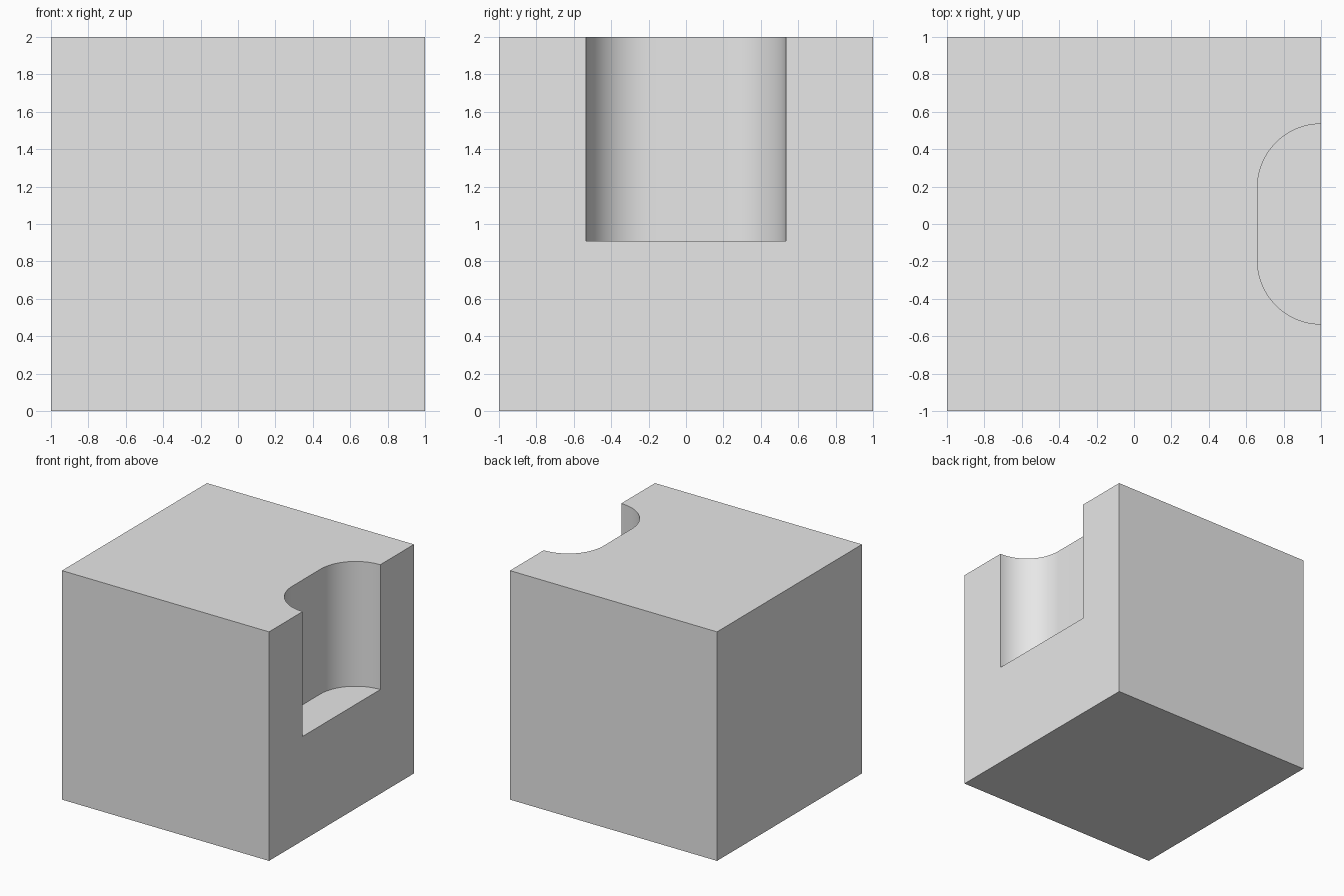
import bpy, bmesh, math

if "Cube" in bpy.data.objects:
    bpy.data.objects.remove(bpy.data.objects["Cube"], do_unlink=True)

HALF, HEIGHT = 1.0, 2.0
FLOOR = 0.91        # height of the recess floor
RADIUS = 0.34       # rounded inner corners, also the recess depth
STRAIGHT = 0.195    # half length of the flat back wall
SEGMENTS = 24

# One plain grey material
grey = bpy.data.materials.new("plain grey")
grey.use_nodes = True
colour = (0.8, 0.8, 0.8, 1)
grey.diffuse_color = colour
grey.node_tree.nodes["Principled BSDF"].inputs["Base Color"].default_value = colour

# Recess outline, running from its front end to its back end
quarter = [math.radians(90) * i / SEGMENTS for i in range(SEGMENTS + 1)]
back_arc = [(HALF - RADIUS * math.sin(a), STRAIGHT + RADIUS * math.cos(a)) for a in quarter]
outline = [(x, -y) for x, y in back_arc] + back_arc[::-1]

bm = bmesh.new()


def ring(points, z):
    return [bm.verts.new((x, y, z)) for x, y in points]


corners = [(HALF, -HALF), (HALF, HALF), (-HALF, HALF), (-HALF, -HALF)]
base = ring(corners, 0)
top = ring(corners, HEIGHT)
low = ring(outline, FLOOR)
rim = ring(outline, HEIGHT)

# Outer faces: bottom, plain sides, notched side and notched top
bm.faces.new(base[::-1])
for i in (1, 2, 3):
    j = (i + 1) % 4
    bm.faces.new((base[i], base[j], top[j], top[i]))
bm.faces.new((base[0], base[1], top[1], rim[-1], low[-1], low[0], rim[0], top[0]))
bm.faces.new([top[0]] + rim + top[1:])

# Recess floor and curved wall
bm.faces.new(low[::-1])
for i in range(len(low) - 1):
    bm.faces.new((low[i], low[i + 1], rim[i + 1], rim[i]))
bmesh.ops.recalc_face_normals(bm, faces=bm.faces[:])

mesh = bpy.data.meshes.new("notched_block")
bm.to_mesh(mesh)
bm.free()
mesh.materials.append(grey)
block = bpy.data.objects.new("notched_block", mesh)
bpy.context.collection.objects.link(block)

# Smooth the curved wall, keep the box edges sharp
bpy.ops.object.select_all(action='DESELECT')
block.select_set(True)
bpy.context.view_layer.objects.active = block
bpy.ops.object.shade_smooth_by_angle(angle=math.radians(30))
